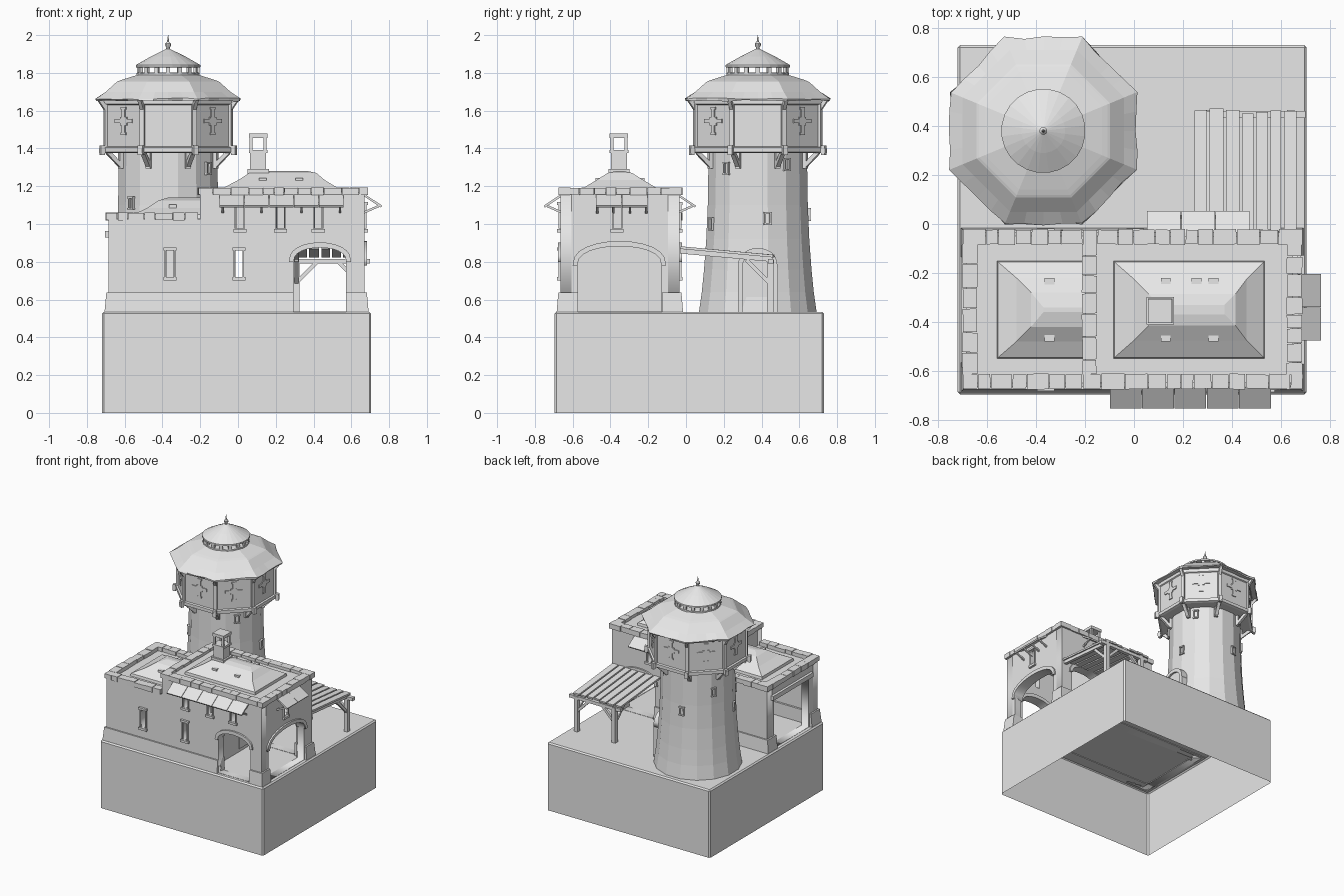
import bpy, bmesh, random
from math import sin, cos, pi, radians, sqrt, atan2
from mathutils import Vector, Matrix

random.seed(4)
if "Cube" in bpy.data.objects:
    bpy.data.objects.remove(bpy.data.objects["Cube"], do_unlink=True)

stone = bpy.data.materials.new("stone_grey")
stone.use_nodes = True
stone.diffuse_color = (0.8, 0.8, 0.8, 1)
stone.node_tree.nodes["Principled BSDF"].inputs["Base Color"].default_value = (0.8, 0.8, 0.8, 1)

G = 0.535          # ground level on top of the base
MID = -0.35        # centre line of the gatehouse
TX, TY = -0.37, 0.38   # tower axis


def link(name, mesh):
    mesh.materials.clear()
    mesh.materials.append(stone)
    ob = bpy.data.objects.new(name, mesh)
    bpy.context.scene.collection.objects.link(ob)
    return ob


def finish(name, bm):
    bmesh.ops.recalc_face_normals(bm, faces=bm.faces)
    mesh = bpy.data.meshes.new(name)
    bm.to_mesh(mesh)
    bm.free()
    return link(name, mesh)


def cuboid(bm, c, s, rot=Matrix()):
    m = Matrix.Translation(c) @ rot.to_4x4() @ Matrix.Diagonal((*s, 1))
    return bmesh.ops.create_cube(bm, size=1, matrix=m)["verts"]


def span(bm, x0, x1, y0, y1, z0, z1):
    return cuboid(bm, ((x0 + x1) / 2, (y0 + y1) / 2, (z0 + z1) / 2), (x1 - x0, y1 - y0, z1 - z0))


def beam(bm, p, q, w, h):
    p, q = Vector(p), Vector(q)
    rot = (q - p).to_track_quat('Z', 'Y').to_matrix()
    cuboid(bm, (p + q) / 2, (w, h, (q - p).length), rot)


def loft(name, rings):
    bm = bmesh.new()
    loops = [[bm.verts.new(p) for p in r] for r in rings]
    n = len(loops[0])
    for a, b in zip(loops, loops[1:]):
        for i in range(n):
            bm.faces.new((a[i], a[(i + 1) % n], b[(i + 1) % n], b[i]))
    bm.faces.new(loops[0])
    bm.faces.new(loops[-1])
    return finish(name, bm)


def circle(r, z, n=16):
    return [(TX + r * cos(2 * pi * (i + .5) / n), TY + r * sin(2 * pi * (i + .5) / n), z) for i in range(n)]


def octagon(a, z, n=4, ragged=0):
    pts, c = [], a / cos(pi / 8)
    for k in range(8):
        p, q = [Vector((cos(pi / 8 + pi / 4 * i), sin(pi / 8 + pi / 4 * i))) * c for i in (k, k + 1)]
        for j in range(n):
            v = p.lerp(q, j / n) * (1 + random.uniform(-ragged, ragged))
            pts.append((TX + v.x, TY + v.y, z + random.uniform(-ragged, ragged) * .3))
    return pts


def rect(x0, x1, y, z):
    return [(x0, MID - y, z), (x1, MID - y, z), (x1, MID + y, z), (x0, MID + y, z)]


# Upright slab cut from a flat outline with holes; runs along x or along y
def wall(name, along, pos, thick, *loops):
    cu = bpy.data.curves.new(name, 'CURVE')
    cu.dimensions, cu.fill_mode, cu.extrude = '2D', 'BOTH', thick / 2
    for pts in loops:
        sp = cu.splines.new('POLY')
        sp.points.add(len(pts) - 1)
        for p, (u, v) in zip(sp.points, pts):
            p.co = (u, v, 0, 1)
        sp.use_cyclic_u = True
    tmp = bpy.data.objects.new(name, cu)
    bpy.context.scene.collection.objects.link(tmp)
    dg = bpy.context.evaluated_depsgraph_get()
    mesh = bpy.data.meshes.new_from_object(tmp.evaluated_get(dg))
    bpy.data.objects.remove(tmp, do_unlink=True)
    if along == 'x':
        mesh.transform(Matrix(((1, 0, 0, 0), (0, 0, -1, pos), (0, 1, 0, 0), (0, 0, 0, 1))))
    else:
        mesh.transform(Matrix(((0, 0, 1, pos), (1, 0, 0, 0), (0, 1, 0, 0), (0, 0, 0, 1))))
    return link(name, mesh)


def box2(u0, u1, v0, v1):
    return [(u0, v0), (u1, v0), (u1, v1), (u0, v1)]


def arc(u0, u1, spring, top, n=12):
    return [((u0 + u1) / 2 + (u1 - u0) / 2 * cos(pi * i / n),
             spring + (top - spring) * sin(pi * i / n) ** .8) for i in range(n + 1)]


def arch(u0, u1, spring, top):
    return [(u0, G + .002), (u1, G + .002)] + arc(u0, u1, spring, top)


def arch_ring(name, along, pos, thick, u0, u1, spring, top):
    wall(name, along, pos, thick,
         arc(u0 - .025, u1 + .025, spring, top + .028) + arc(u0, u1, spring, top)[::-1])


# Hollow base block, open underneath
bm = bmesh.new()
span(bm, -.72, .705, -.695, .73, 0, G)
bmesh.ops.delete(bm, geom=[f for f in bm.faces if f.normal.z < -.5], context='FACES')
bmesh.ops.bevel(bm, geom=[e for e in bm.edges if not e.is_boundary], offset=.01, segments=1, affect='EDGES')
finish("base_block", bm)

# Gatehouse walls with arches and slit windows
X0, X1, STEP, LOW, HIGH = -.685, .67, -.2, 1.025, 1.16
outline = [(X0, .53), (X1, .53), (X1, HIGH), (STEP, HIGH), (STEP, LOW), (X0, LOW)]
gate = (.295, .573, .8, .875)
side = (-.575, -.13, .78, .882)
low_slits = [-.36, .005]
upper = {-1: [.01, .225, .425], 1: [.13, .34]}
trim = bmesh.new()


def slit_trim(x, y, z0, z1, w=.04, swap=False):
    for z, h in ((z0 - .01, .018), (z1 + .008, .016)):
        s = (w + .03, .03, h)
        cuboid(trim, (x, y, z), (s[1], s[0], h) if swap else s)
    for d in (-1, 1):
        o = d * (w / 2 + .004)
        cuboid(trim, (x, y + o, (z0 + z1) / 2) if swap else (x + o, y, (z0 + z1) / 2),
               (.018, .008, z1 - z0) if swap else (.008, .018, z1 - z0))


for s, label in ((-1, "front"), (1, "back")):
    y = MID + s * .285
    holes = [box2(x - .018, x + .018, .72, .86) for x in low_slits]
    holes += [box2(x - .018, x + .018, .975, 1.1) for x in upper[s]]
    wall(label + "_wall", 'x', y, .06, outline, arch(*gate), *holes)
    arch_ring(label + "_arch_ring", 'x', y, .085, *gate)
    for x in low_slits:
        slit_trim(x, y + s * .032, .72, .86)
    for x in upper[s]:
        slit_trim(x, y + s * .032, .975, 1.1)
wall("right_wall", 'y', X1 - .03, .06, box2(-.664, -.036, .53, HIGH), arch(*side),
     box2(MID - .035, MID + .005, .975, 1.1))
arch_ring("right_arch_ring", 'y', X1 - .03, .085, *side)
slit_trim(X1 + .002, MID - .015, .975, 1.1, swap=True)
wall("left_wall", 'y', X0 + .03, .06, box2(-.664, -.036, .53, LOW), box2(-.55, -.12, G + .002, .93))
cuboid(trim, (X0, MID + .015, .945), (.04, .5, .035))
finish("window_trim", trim)
wall("partition_wall", 'y', .19, .04, box2(-.64, -.06, .53, HIGH))
wall("step_wall", 'y', STEP + .02, .04, box2(-.66, -.04, LOW - .05, HIGH))
bm = bmesh.new()
span(bm, .205, .216, -.29, -.14, .56, .84)
finish("inner_door", bm)

# Plinth blocks, tapered toward the top
bm = bmesh.new()
for s in (-1, 1):
    for x0, x1, ya, yb in ((X0 - .022, .295, .24, .335), (.573, X1 + .022, .24, .335),
                           (X0 - .022, X0 + .07, .215, .335), (X1 - .07, X1 + .022, .222, .335)):
        lo, hi = sorted((MID + s * ya, MID + s * yb))
        span(bm, x0, x1, lo, hi, .53, .637)
for v in bm.verts:
    if v.co.z > .6:
        v.co.x = max(X0 - .012, min(X1 + .012, v.co.x))
        v.co.y = max(MID - .326, min(MID + .326, v.co.y))
finish("plinth", bm)

# Flat roofs, swept hip roofs and roof vents
bm = bmesh.new()
span(bm, X0 + .02, STEP, -.65, -.05, LOW - .03, LOW + .005)
span(bm, STEP, X1 - .02, -.65, -.05, HIGH - .03, HIGH + .01)
finish("flat_roofs", bm)
loft("low_hip_roof", [rect(-.56, STEP, .2, LOW), rect(-.555, STEP, .195, LOW + .025), rect(-.48, STEP, .13, 1.085),
                      rect(-.42, STEP, .07, 1.125), rect(-.37, STEP, .01, 1.14)])
loft("high_hip_roof", [rect(-.085, .535, .2, HIGH), rect(-.08, .53, .195, 1.19), rect(0, .46, .125, 1.232),
                       rect(.06, .415, .065, 1.27), rect(.1, .37, .02, 1.28)])
bm = bmesh.new()
for x, s, z in ((.13, 1, 1.232), (.255, 1, 1.232), (.325, 1, 1.232), (.13, -1, 1.232), (.325, -1, 1.232),
                (-.345, 1, 1.09), (-.345, -1, 1.09)):
    cuboid(bm, (x, MID + s * .115, z), (.04, .03, .025))
finish("roof_vents", bm)

# Rough parapet stones
bm = bmesh.new()


def stones(p, q, z):
    p, q = Vector(p), Vector(q)
    length, t = (q - p).length, 0
    d = (q - p) / length
    while t < length - .01:
        step = random.uniform(.05, .1)
        step = length - t if length - t - step < .04 else step
        c = p + d * (t + step / 2)
        w = random.uniform(.056, .066)
        size = (step - .003, w) if abs(d.x) > .5 else (w, step - .003)
        rot = Matrix.Rotation(random.uniform(-.03, .03), 3, 'Z')
        cuboid(bm, (c.x, c.y, z), (*size, random.uniform(.034, .042)), rot)
        t += step


for y in (-.643, -.053):
    stones((-.7, y), (-.21, y), 1.04)
    stones((-.21, y), (.69, y), 1.173)
stones((-.67, -.615), (-.67, -.08), 1.04)
stones((-.182, -.615), (-.182, -.08), 1.173)
stones((.655, -.615), (.655, -.08), 1.173)
finish("parapet_stones", bm)

# Open-topped chimney
bm = bmesh.new()
cx, cy = .107, -.355
for w, z0, z1 in ((.112, 1.2, 1.29), (.085, 1.28, 1.38), (.1, 1.375, 1.392), (.098, 1.455, 1.478)):
    span(bm, cx - w / 2, cx + w / 2, cy - w / 2, cy + w / 2, z0, z1)
for sx in (-1, 1):
    for sy in (-1, 1):
        cuboid(bm, (cx + sx * .037, cy + sy * .037, 1.425), (.016, .016, .08))
finish("chimney", bm)

# Sloping awnings with struts
bm = bmesh.new()
for x, y, nx, ny, w in ((.23, -.655, 0, -1, .66), (.262, -.045, 0, 1, .42), (.665, -.34, 1, 0, .275)):
    o, n, t = Vector((x, y, 0)), Vector((nx, ny, 0)), Vector((-ny, nx, 0))
    count = round(w / .14)
    for i in range(count):
        c = o + t * ((i + .5) / count - .5) * w
        beam(bm, c + Vector((0, 0, 1.155)), c + n * .095 + Vector((0, 0, 1.092)), w / count - .003, .012)
    for k in (-.47, -.16, .16, .47):
        c = o + t * k * w
        beam(bm, c + Vector((0, 0, 1.06)), c + n * .08 + Vector((0, 0, 1.095)), .012, .012)
finish("awnings", bm)

# Lean-to shed
bm = bmesh.new()
x = .245
for w in (.055, .06, .058, .05, .052, .048, .055):
    beam(bm, (x + w / 2, -.03, .875), (x + w / 2, .46 + random.uniform(-.01, .012), .83), w - .004, .014)
    x += w + .007
for px in (.31, .64):
    span(bm, px - .016, px + .016, .43, .465, G, .81)
    beam(bm, (px, -.03, .856), (px, .46, .812), .025, .025)
    beam(bm, (px, .44, .69), (px, .32, .81), .02, .02)
    d = .11 if px < .5 else -.11
    beam(bm, (px, .447, .69), (px + d, .447, .8), .02, .02)
span(bm, .25, .7, .433, .462, .79, .815)
finish("lean_to_shed", bm)

# Tower shaft, gallery and roof
loft("tower_shaft", [circle(r, z) for r, z in
                     ((.318, .53), (.302, .64), (.29, .76), (.278, .92), (.27, 1.1), (.265, 1.4))])
loft("tower_gallery", [octagon(a, z, 1) for a, z in
                       ((.325, 1.375), (.342, 1.38), (.342, 1.405), (.33, 1.41), (.33, 1.63), (.338, 1.635), (.338, 1.67))])
loft("tower_roof", [octagon(.3, 1.665), octagon(.377, 1.652, ragged=.015), octagon(.38, 1.664, ragged=.015),
                    octagon(.33, 1.7), octagon(.272, 1.752), octagon(.262, 1.757), octagon(.24, 1.765), octagon(.16, 1.79)])
loft("lantern_floor", [circle(r, z, 24) for r, z in ((.168, 1.77), (.168, 1.8), (.15, 1.802))])
loft("lantern_roof", [circle(r, z, 24) for r, z in
                      ((.155, 1.828), (.172, 1.83), (.172, 1.842), (.09, 1.888), (.02, 1.922), (.004, 1.93))])
loft("finial", [circle(r, z, 10) for r, z in
                ((.012, 1.91), (.01, 1.935), (.016, 1.945), (.016, 1.955), (.006, 1.965), (.001, 2))])

lantern, posts, crosses, brackets, slots = [bmesh.new() for _ in range(5)]


def polar(r, a, z):
    return Vector((TX + r * cos(a), TY + r * sin(a), z))


def turn(a):
    return Matrix.Rotation(a, 3, 'Z')


for i in range(16):
    a = 2 * pi * i / 16
    cuboid(lantern, polar(.157, a, 1.815), (.016, .022, .04), turn(a))
for k in range(8):
    a = pi / 4 * k
    for w, h in ((.022, .15), (.13, .022), (.038, .018), (.05, .045)):
        cuboid(crosses, polar(.333, a, 1.545), (.008, w, h), turn(a))
    for d in (-1, 1):
        cuboid(crosses, polar(.333, a, 1.545 + d * .068), (.008, .036, .014), turn(a))
    b = a + pi / 8
    cuboid(posts, polar(.356, b, 1.52), (.02, .026, .23), turn(b))
    beam(brackets, polar(.24, b, 1.388), polar(.39, b, 1.388), .026, .026)
    cuboid(brackets, polar(.378, b, 1.39), (.022, .026, .05), turn(b))
    cuboid(brackets, polar(.272, b, 1.34), (.02, .026, .09), turn(b))
    beam(brackets, polar(.268, b, 1.305), polar(.345, b, 1.38), .024, .022)
    beam(brackets, polar(.35, b, 1.6), polar(.395, b, 1.662), .02, .02)
# Small shaft windows: angle in degrees, height, radius
for deg, z, r in ((-38, 1.295, .266), (35, 1.315, .266), (-63, 1, .274), (11, 1.03, .272), (-136, 1.11, .269),
                  (100, 1.05, .271), (150, 1.2, .267), (195, 1.02, .272)):
    a = radians(deg)
    for d in (-1, 1):
        cuboid(slots, polar(r, a + d * .055, z), (.02, .008, .06), turn(a))
        cuboid(slots, polar(r, a, z + d * .03), (.024, .042, .009), turn(a))
for name, bm in (("lantern_posts", lantern), ("gallery_corner_posts", posts), ("cross_slits", crosses),
                 ("gallery_brackets", brackets), ("shaft_windows", slots)):
    finish(name, bm)

# Arched tower doorway under the shed
wall("tower_door", 'y', TX + .27, .06, arch(.3, .46, .77, .845))
arch_ring("tower_door_ring", 'y', TX + .27, .09, .3, .46, .77, .845)
bm = bmesh.new()
for y in (.287, .473):
    cuboid(bm, (TX + .27, y, .652), (.09, .026, .236))
finish("tower_door_jambs", bm)
